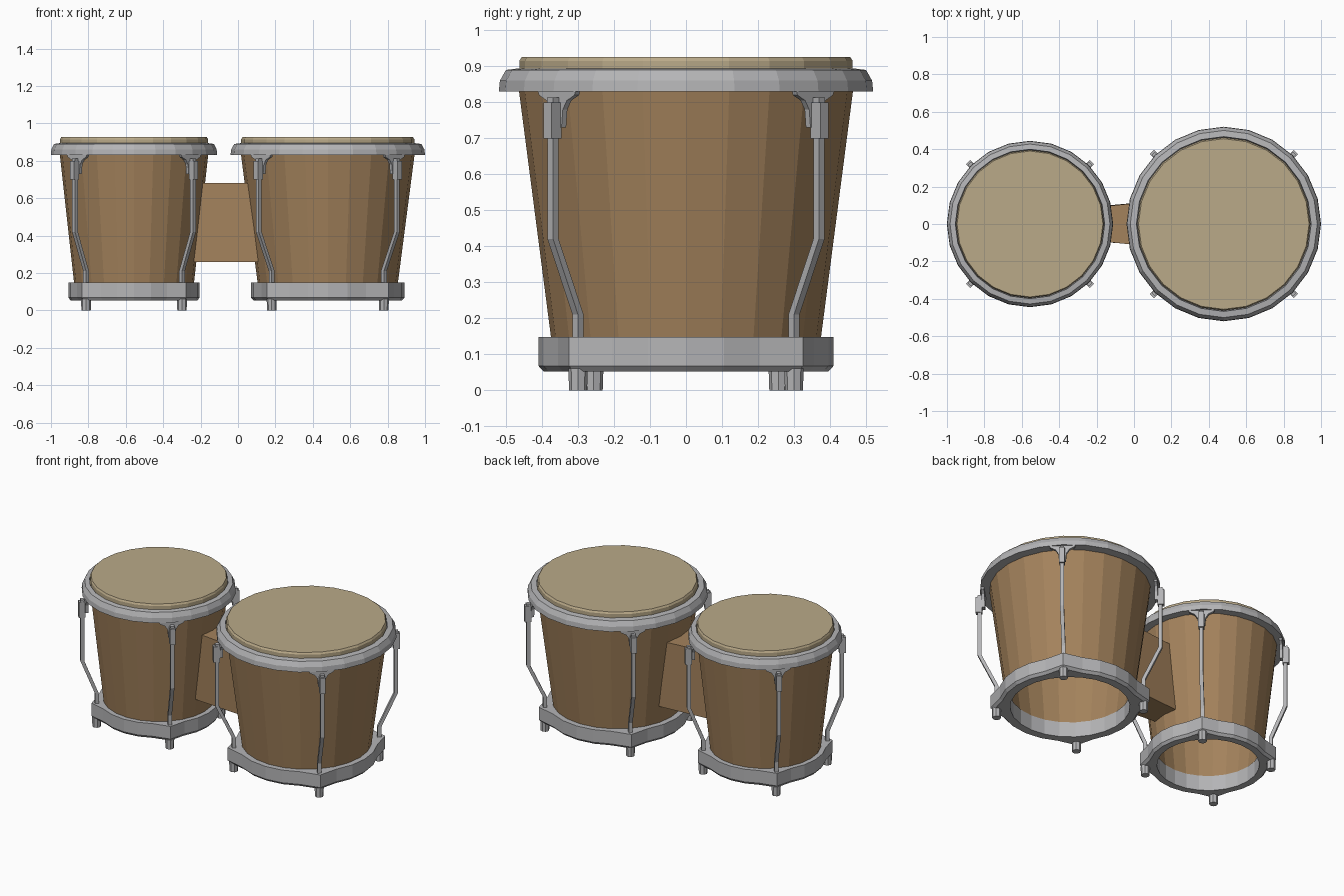
import bpy, bmesh, math
from mathutils import Vector

cube = bpy.data.objects.get("Cube")
if cube:
    bpy.data.objects.remove(cube)

SIDES = 24


def material(name, color):
    m = bpy.data.materials.new(name)
    m.use_nodes = True
    m.diffuse_color = (*color, 1)
    m.node_tree.nodes["Principled BSDF"].inputs["Base Color"].default_value = (*color, 1)
    return m


wood = material("warm wood", (0.37, 0.225, 0.107))
skin = material("drum skin", (0.49, 0.40, 0.25))
metal = material("grey metal", (0.46, 0.46, 0.47))


def finish(name, bm, mat):
    bmesh.ops.recalc_face_normals(bm, faces=bm.faces)
    mesh = bpy.data.meshes.new(name)
    bm.to_mesh(mesh)
    bm.free()
    mesh.materials.append(mat)
    return mesh


def place(name, mesh, x=0, turn=0):
    ob = bpy.data.objects.new(name, mesh)
    ob.location.x = x
    ob.rotation_euler.z = turn
    bpy.context.scene.collection.objects.link(ob)
    return ob


def lathe(name, profile, scale, mat, spike=None):
    """Closed (radius, height) outline turned into a ring; spike widens the diagonals."""
    bm = bmesh.new()
    rings = []
    for i in range(SIDES):
        a = math.tau * i / SIDES
        ring = []
        for r, z in profile:
            k = r * scale
            if spike and i % 6 == 3 and r > 0.38:
                k *= spike
            ring.append(bm.verts.new((k * math.cos(a), k * math.sin(a), z)))
        rings.append(ring)
    n = len(profile)
    for i in range(SIDES):
        p, q = rings[i], rings[(i + 1) % SIDES]
        for j in range(n):
            bm.faces.new((p[j], q[j], q[(j + 1) % n], p[(j + 1) % n]))
    return finish(name, bm, mat)


def extrude(bm, points, vector):
    """Solid made by sweeping a flat outline along a vector."""
    face = bm.faces.new([bm.verts.new(p) for p in points])
    new = bmesh.ops.extrude_face_region(bm, geom=[face], use_keep_orig=True)["geom"]
    bmesh.ops.translate(bm, vec=Vector(vector),
                        verts=[v for v in new if isinstance(v, bmesh.types.BMVert)])


def box(bm, r0, r1, width, z0, z1):
    h = width / 2
    extrude(bm, [(r0, -h, z0), (r1, -h, z0), (r1, h, z0), (r0, h, z0)], (0, 0, z1 - z0))


def tension_rod(scale):
    """Bent rod with its nut block, built along +x."""
    bm = bmesh.new()
    low, high, t = 0.424 * scale, 0.522 * scale, 0.011
    path = [(low, 0.14), (low, 0.21), (high, 0.42), (high, 0.75)]
    outline = [(r - t, -t, z) for r, z in path]
    outline += [(r + t, -t, z) for r, z in reversed(path)]
    extrude(bm, outline, (0, 2 * t, 0))
    box(bm, high - 0.016, high + 0.022, 0.032, 0.70, 0.80)
    box(bm, high - 0.012, high + 0.012, 0.024, 0.80, 0.813)
    return finish("tension_rod", bm, metal)


def claw(scale):
    """Fan-shaped bracket hanging from the hoop."""
    bm = bmesh.new()
    half = [(0.075, 0.835), (0.07, 0.82), (0.04, 0.805), (0.024, 0.78), (0.019, 0.73)]
    r = 0.522 * scale - 0.032
    outline = [(r, t, z) for t, z in half] + [(r, -t, z) for t, z in reversed(half)]
    extrude(bm, outline, (0.018, 0, 0))
    return finish("claw", bm, metal)


def foot(scale):
    bm = bmesh.new()
    made = bmesh.ops.create_cone(bm, cap_ends=True, segments=8, radius1=0.025,
                                 radius2=0.027, depth=0.06)
    bmesh.ops.translate(bm, verts=made["verts"], vec=(0.424 * scale, 0, 0.03))
    return finish("foot", bm, metal)


def drum(label, x, scale):
    # wooden shell, hollow and open below
    place(label + "_shell", lathe("shell", [
        (0.374, 0.14), (0.465, 0.84), (0.435, 0.84), (0.348, 0.14)], scale, wood), x)
    # skin
    place(label + "_head", lathe("head", [
        (0.0, 0.84), (0.463, 0.84), (0.463, 0.915), (0.456, 0.926), (0.0, 0.926)],
        scale, skin), x)
    # top hoop
    place(label + "_hoop", lathe("hoop", [
        (0.46, 0.83), (0.52, 0.83), (0.517, 0.86), (0.50, 0.89), (0.467, 0.894)],
        scale, metal), x)
    # base ring with pointed diagonals
    place(label + "_base_ring", lathe("base_ring", [
        (0.345, 0.052), (0.395, 0.052), (0.41, 0.068), (0.41, 0.148), (0.345, 0.148)],
        scale, metal, spike=1.12), x)
    # hardware on the four diagonals
    parts = {"rod": tension_rod(scale), "claw": claw(scale), "foot": foot(scale)}
    for i in range(4):
        for part, mesh in parts.items():
            place(f"{label}_{part}_{i + 1}", mesh, x, math.pi * (0.25 + 0.5 * i))


drum("large_drum", 0.48, 1.0)
drum("small_drum", -0.556, 0.855)

# connecting block, tapered and cut to the slope of both shells
bm = bmesh.new()
bmesh.ops.create_cube(bm, size=1)
for v in bm.verts:
    left, top = v.co.x < 0, v.co.z > 0
    v.co.z = 0.68 if top else 0.26
    v.co.y = math.copysign(0.09 if left else 0.117, v.co.y)
    if left:
        v.co.x = -0.197 if top else -0.248
    else:
        v.co.x = 0.056 if top else 0.108
place("connecting_block", finish("connecting_block", bm, wood))
bpy.context.view_layer.update()
